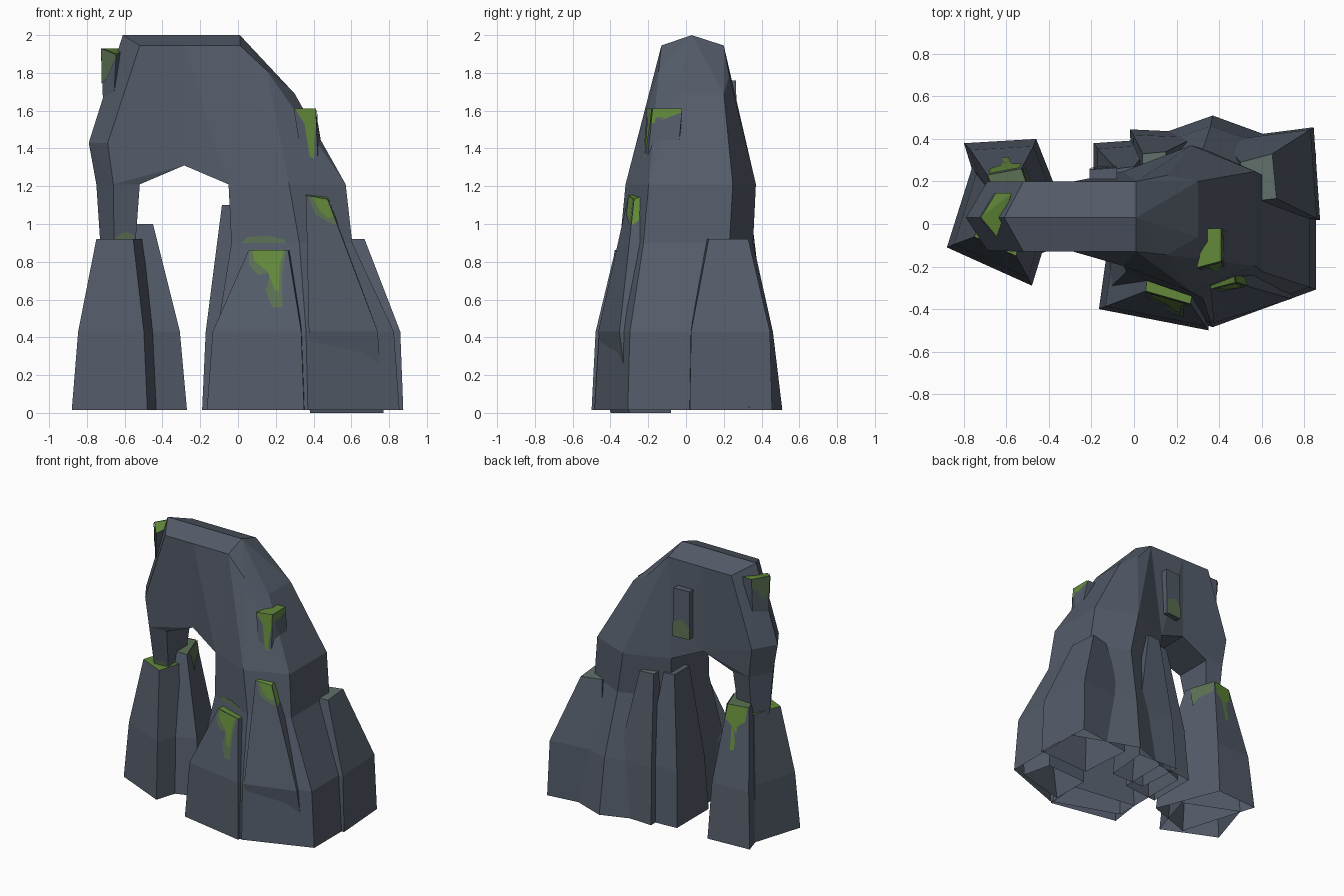
import bpy, bmesh
from mathutils import Vector

if "Cube" in bpy.data.objects:
    bpy.data.objects.remove(bpy.data.objects["Cube"])


def material(name, rgb):
    m = bpy.data.materials.new(name)
    m.diffuse_color = (*rgb, 1)
    m.use_nodes = True
    m.node_tree.nodes["Principled BSDF"].inputs["Base Color"].default_value = m.diffuse_color
    return m


ROCK = material("slate rock", (0.088, 0.107, 0.142))
MOSS = material("green moss", (0.125, 0.255, 0.042))
FADED = material("faded moss", (0.105, 0.165, 0.085))
PALE = material("pale lichen", (0.115, 0.16, 0.145))


def finish(bm, name, top=None):
    """Turn a bmesh into an object; upward faces get the top material."""
    bm.normal_update()
    me = bpy.data.meshes.new(name)
    me.materials.append(ROCK)
    if top:
        me.materials.append(top)
        for f in bm.faces:
            if f.normal.z > 0.8:
                f.material_index = 1
    bm.to_mesh(me)
    bm.free()
    ob = bpy.data.objects.new(name, me)
    bpy.context.collection.objects.link(ob)
    return ob


def hull(name, pts, top=None):
    bm = bmesh.new()
    for p in pts:
        bm.verts.new(p)
    bmesh.ops.convex_hull(bm, input=bm.verts)
    loose = [v for v in bm.verts if not v.link_faces]
    bmesh.ops.delete(bm, geom=loose, context='VERTS')
    bmesh.ops.dissolve_limit(bm, angle_limit=0.03, verts=bm.verts, edges=bm.edges)
    bmesh.ops.recalc_face_normals(bm, faces=bm.faces)
    return finish(bm, name, top)


def loft(name, rings, top=None):
    """Skin through rings, closed on top and open underneath."""
    bm = bmesh.new()
    vs = [[bm.verts.new(p) for p in r] for r in rings]
    n = len(rings[0])
    for a, b in zip(vs, vs[1:]):
        for i in range(n):
            j = (i + 1) % n
            bm.faces.new((a[i], a[j], b[j], b[i]))
    bm.faces.new(vs[-1])
    bottom = bm.faces.new(vs[0][::-1])
    bmesh.ops.recalc_face_normals(bm, faces=bm.faces)
    bmesh.ops.delete(bm, geom=[bottom], context='FACES_ONLY')
    return finish(bm, name, top)


def rock(name, base, cap, z, top=None, mid_scale=0.87):
    """Four-sided boulder: near-upright to z 0.43, then tapering to its cap."""
    bx, by = (sum(p[k] for p in base) / 4 for k in (0, 1))
    cx, cy = (sum(p[k] for p in cap) / 4 for k in (0, 1))
    mid = [(bx + (x - bx) * mid_scale + (cx - bx) * 0.1,
            by + (y - by) * mid_scale + (cy - by) * 0.1, 0.43) for x, y in base]
    rings = [[(x, y, 0.015) for x, y in base], mid, [(x, y, z) for x, y in cap]]
    loft(name, rings, top)
    return rings


def drip(name, rings, side, shape, mat, lift=0.006):
    """Thin moss plate on the upper face of one rock side; shape is (u, v)."""
    lo, hi = ([Vector(p) for p in r] for r in rings[-2:])
    k = (side + 1) % len(lo)
    a, b, c, d = lo[side], lo[k], hi[k], hi[side]
    n = (b - a).cross(d - a).normalized()
    if n.dot((a + b) / 2 - sum(lo, Vector()) / len(lo)) < 0:
        n = -n
    bm = bmesh.new()
    f = bm.faces.new([bm.verts.new(a.lerp(b, u).lerp(d.lerp(c, u), v) + n * lift) for u, v in shape])
    f.normal_update()
    if f.normal.dot(n) < 0:
        f.normal_flip()
    finish(bm, name).data.materials[0] = mat


def hexring(z, x0, xm, x1, yf, yb):
    """Six-sided ring with points to the front and back."""
    ym, h = (yf + yb) / 2, (yb - yf) / 3.1
    return [(x1, ym - h, z), (xm, yf, z), (x0, ym - h, z),
            (x0, ym + h, z), (xm, yb, z), (x1, ym + h, z)]


# right pillar, waisted above its spreading foot
pillar = [hexring(0.015, -0.13, 0.37, 0.855, -0.485, 0.51),
          hexring(0.43, -0.11, 0.36, 0.825, -0.46, 0.46),
          hexring(0.90, -0.035, 0.325, 0.605, -0.35, 0.355),
          hexring(1.21, -0.05, 0.27, 0.57, -0.32, 0.37)]
loft("right_pillar", pillar)

# arch: shoulder, then two beam halves meeting at the crown of the opening
crown = [(-0.285, 0.03, 2.0)] + [(-0.285, y, z) for y in (-0.13, 0.2) for z in (1.945, 1.31)]
joint = [(0.01, 0.03, 2.0), (0.01, -0.13, 1.945), (0.01, 0.2, 1.945)]
hull("arch_shoulder", pillar[3] + joint + [
    (0.155, -0.145, 1.81), (0.16, 0.23, 1.78), (0.30, -0.06, 1.69), (0.30, 0.2, 1.69)])
hull("arch_right", crown + joint + pillar[3][2:4])
legtop = [(-0.75, 0.03, 1.21), (-0.66, -0.12, 1.21), (-0.52, -0.11, 1.21),
          (-0.52, 0.18, 1.21), (-0.66, 0.19, 1.21)]
hull("arch_left", crown + legtop + [
    (-0.61, 0.03, 2.0), (-0.52, -0.13, 1.945), (-0.52, 0.2, 1.945),
    (-0.79, 0.03, 1.43), (-0.69, -0.125, 1.43), (-0.69, 0.2, 1.43)])
leg = [[(-0.64 + (x + 0.64) * 0.72, 0.045 + (y - 0.03) * 0.55, 0.75) for x, y, z in legtop], legtop]
loft("left_leg", leg)
drip("left_leg_moss", leg, 1, [(0.05, 0.3), (0.95, 0.3), (0.9, 0.42), (0.5, 0.46), (0.1, 0.4)], FADED)

# boulders around the left leg
rock("left_front_boulder", [(-0.88, -0.11), (-0.48, -0.29), (-0.36, 0.10), (-0.76, 0.27)],
     [(-0.75, -0.06), (-0.555, -0.15), (-0.50, 0.05), (-0.68, 0.16)], 0.92, MOSS)
r = rock("left_back_boulder", [(-0.80, 0.38), (-0.46, 0.40), (-0.27, -0.08), (-0.62, -0.20)],
         [(-0.69, 0.23), (-0.53, 0.26), (-0.45, 0.03), (-0.60, 0.03)], 1.0, FADED)
drip("left_back_moss", r, 0, [(0.05, 1), (0.15, 0.82), (0.45, 0.75), (0.5, 0.45), (0.62, 0.45),
                              (0.67, 0.75), (0.95, 0.82), (0.95, 1)], MOSS)
drip("left_back_side_moss", r, 1, [(0.0, 1), (0.05, 0.85), (0.5, 0.8), (0.6, 0.7), (0.7, 0.85), (0.8, 1)], FADED)

# boulders around the right pillar
r = rock("right_front_boulder", [(-0.165, -0.40), (0.35, -0.50), (0.37, -0.22), (-0.13, -0.15)],
         [(0.055, -0.315), (0.265, -0.375), (0.30, -0.2), (0.07, -0.18)], 0.86, MOSS, 0.91)
drip("right_front_moss_halo", r, 0, [(0.02, 1), (0.15, 0.82), (0.45, 0.65), (0.66, 0.3), (0.8, 0.3),
                                     (0.82, 0.7), (0.95, 1)], FADED, 0.005)
drip("right_front_moss", r, 0, [(0.1, 1), (0.25, 0.86), (0.55, 0.74), (0.7, 0.5), (0.76, 0.5),
                                (0.78, 0.8), (0.9, 1)], MOSS, 0.008)
drip("pillar_moss_halo", pillar[2:], 1, [(0.2, 0), (0.2, 0.06), (0.45, 0.12), (0.75, 0.1), (0.85, 0)], FADED)
rock("right_back_boulder", [(0.845, 0.455), (0.875, 0.02), (0.45, 0.0), (0.42, 0.40)],
     [(0.65, 0.33), (0.67, 0.12), (0.50, 0.10), (0.50, 0.29)], 0.92, PALE, 0.96)
rock("back_boulder", [(-0.02, 0.445), (0.31, 0.43), (0.28, 0.1), (0.0, 0.1)],
     [(0.04, 0.33), (0.15, 0.34), (0.15, 0.15), (0.04, 0.15)], 1.10, PALE)
rock("inner_back_boulder", [(-0.19, 0.38), (0.10, 0.40), (0.10, 0.03), (-0.19, 0.0)],
     [(-0.085, 0.26), (0.0, 0.27), (0.0, 0.08), (-0.085, 0.08)], 1.10)


# slabs and spire clinging to the arch
def slab(name, cap, z1, foot, z0, top, tilt=0):
    """Tapered slab whose last cap corner may dip by tilt."""
    rings = [[(x, y, z0) for x, y in foot],
             [(x, y, z1 - (tilt if i == 3 else 0)) for i, (x, y) in enumerate(cap)]]
    hull(name, rings[0] + rings[1], top)
    return rings


r = slab("top_left_slab", [(-0.72, 0.03), (-0.65, 0.145), (-0.575, 0.145), (-0.645, -0.06)], 1.93,
         [(-0.715, 0.03), (-0.65, 0.13), (-0.6, 0.12), (-0.66, -0.04)], 1.62, MOSS, 0.03)
drip("top_left_moss", r, 3, [(0, 1), (0, 0.9), (0.6, 0.5), (1, 0.4), (1, 1)], FADED)
drip("top_left_back_moss", r, 0, [(0, 1), (0, 0.6), (0.4, 0.45), (0.7, 0.7), (1, 0.75), (1, 1)], FADED)
r = slab("shoulder_slab", [(0.295, -0.205), (0.41, -0.175), (0.41, -0.02), (0.34, -0.02)], 1.61,
         [(0.36, -0.24), (0.43, -0.22), (0.48, -0.06), (0.42, -0.05)], 1.2, MOSS)
drip("shoulder_moss", r, 0, [(0.05, 1), (0.4, 0.8), (0.5, 0.35), (0.7, 0.25), (0.85, 0.6), (1, 0.8), (1, 1)], MOSS)
drip("shoulder_side_moss", r, 1, [(0, 1), (0, 0.8), (0.3, 0.85), (1, 0.95), (1, 1)], MOSS)
r = [[(0.38, -0.40, 0), (0.77, -0.30, 0), (0.72, -0.08, 0), (0.38, -0.1, 0)],
     [(0.375, -0.465, 0.43), (0.74, -0.352, 0.43), (0.68, -0.1, 0.43), (0.38, -0.1, 0.43)],
     [(0.36, -0.305, 1.15), (0.475, -0.275, 1.13), (0.46, -0.15, 1.18), (0.34, -0.15, 1.18)]]
loft("front_spire", r, MOSS)
drip("front_spire_moss_halo", r, 0, [(0.1, 1), (0.3, 0.87), (0.7, 0.82), (0.97, 0.8), (0.98, 1)], FADED, 0.004)
drip("front_spire_moss", r, 0, [(0.25, 1), (0.5, 0.9), (0.75, 0.85), (0.97, 0.87), (0.98, 1)], MOSS)
drip("front_spire_side_moss", r, 1, [(0, 1), (0, 0.8), (0.25, 0.82), (0.3, 1)], MOSS)
r = slab("back_slab", [(-0.08, 0.265), (-0.21, 0.255), (-0.21, 0.15), (-0.08, 0.15)], 1.76,
         [(-0.08, 0.27), (-0.21, 0.26), (-0.21, 0.15), (-0.08, 0.15)], 1.40, None)
drip("back_slab_moss", r, 0, [(0, 0), (1, 0), (1, 0.25), (0.6, 0.4), (0, 0.3)], FADED)
